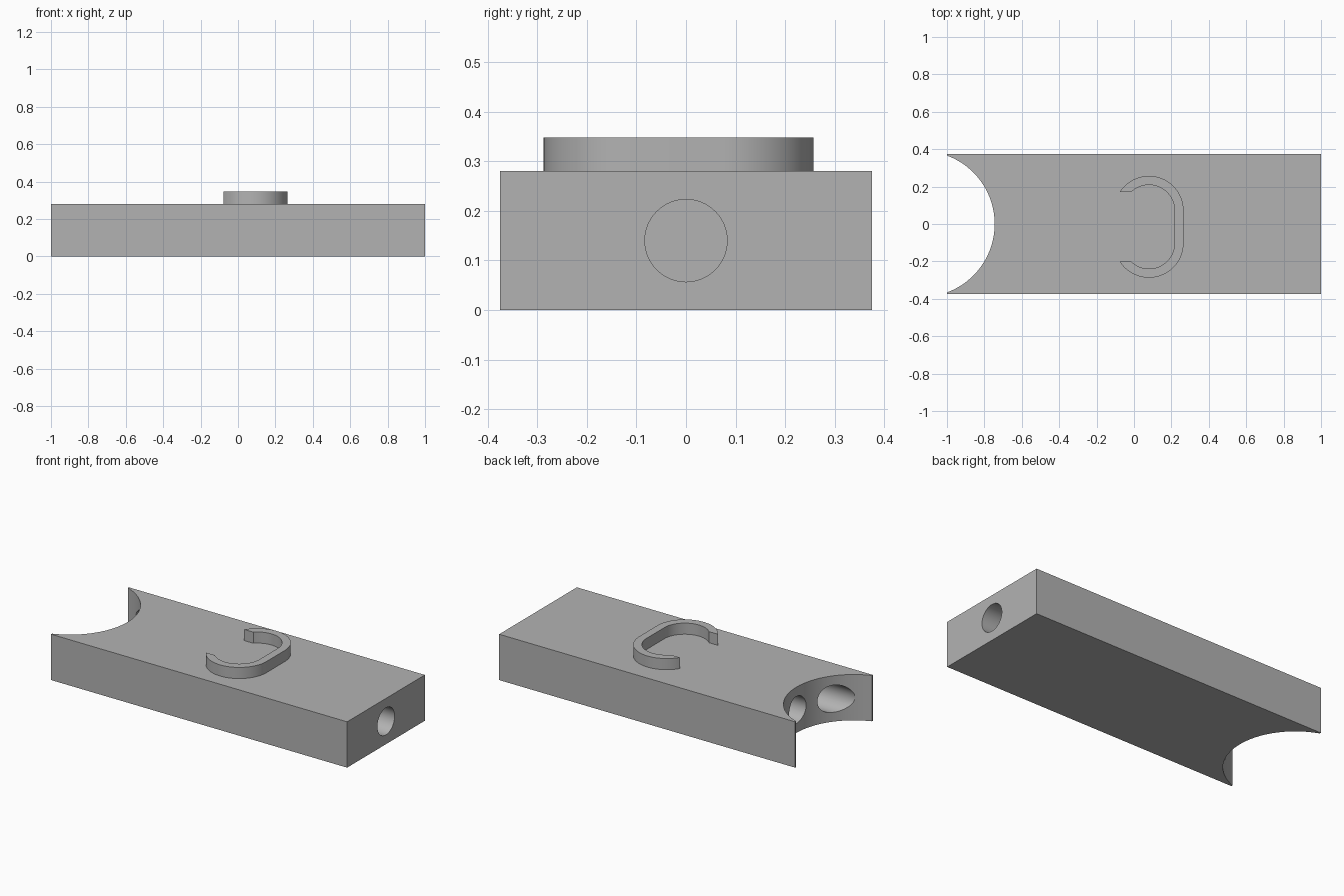
import bpy, bmesh
from math import asin, cos, sin, pi, radians
from mathutils import Matrix

cube = bpy.data.objects.get("Cube")
if cube:
    bpy.data.objects.remove(cube, do_unlink=True)

grey = bpy.data.materials.new("plain grey")
grey.use_nodes = True
GREY = (0.45, 0.45, 0.45, 1)
grey.diffuse_color = GREY
grey.node_tree.nodes["Principled BSDF"].inputs["Base Color"].default_value = GREY


def arc(cx, cy, r, start, end, steps=40):
    angles = [start + (end - start) * i / steps for i in range(steps + 1)]
    return [(cx + r * cos(a), cy + r * sin(a)) for a in angles]


def add_object(name, bm):
    bmesh.ops.recalc_face_normals(bm, faces=bm.faces)
    mesh = bpy.data.meshes.new(name)
    bm.to_mesh(mesh)
    bm.free()
    mesh.materials.append(grey)
    obj = bpy.data.objects.new(name, mesh)
    bpy.context.collection.objects.link(obj)
    return obj


def extrude_outline(name, outline, bottom, top):
    bm = bmesh.new()
    face = bm.faces.new([bm.verts.new((x, y, bottom)) for x, y in outline])
    raised = bmesh.ops.extrude_face_region(bm, geom=[face])["geom"]
    verts = [v for v in raised if isinstance(v, bmesh.types.BMVert)]
    bmesh.ops.translate(bm, verts=verts, vec=(0, 0, top - bottom))
    return add_object(name, bm)


def drill(target, x, y, depth):
    # Blind round hole along x, centred on the mouth position
    bm = bmesh.new()
    place = Matrix.Translation((x, y, HEIGHT / 2)) @ Matrix.Rotation(pi / 2, 4, "Y")
    bmesh.ops.create_cone(bm, cap_ends=True, segments=64, radius1=0.083,
                          radius2=0.083, depth=2 * depth, matrix=place)
    cutter = add_object("hole_cutter", bm)
    cutter.hide_render = True
    mod = target.modifiers.new("hole", "BOOLEAN")
    mod.operation, mod.solver, mod.object = "DIFFERENCE", "EXACT", cutter
    bpy.context.view_layer.objects.active = target
    bpy.ops.object.modifier_apply(modifier=mod.name)
    bpy.data.objects.remove(cutter, do_unlink=True)


# Block with a concave end
HEIGHT, HALF = 0.28, 0.375
R, CX = 0.39, -1.135
half_angle = asin(0.366 / R)
outline = [(-1, -HALF), (1, -HALF), (1, HALF), (-1, HALF)]
scoop = arc(CX, 0, R, half_angle, -half_angle, 64)
scoop[0], scoop[-1] = (-1, scoop[0][1]), (-1, scoop[-1][1])
block = extrude_outline("block", outline + scoop, 0, HEIGHT)

# Holes in the flat end and across the concave end
drill(block, 1, 0, 0.3)
drill(block, CX + R, 0, 0.3)
for side in (-1, 1):
    drill(block, -0.83, side * 0.24, 0.35)

# Raised hooked ridge with horizontally cut tips
RX, RY, SPAN, TIP = 0.08, -0.015, 0.087, 0.098
OUTER, INNER = 0.185, 0.137


def hook(r):
    tip = pi - asin(TIP / r)
    return arc(RX, RY + SPAN, r, tip, 0) + arc(RX, RY - SPAN, r, 0, -tip)


ridge = extrude_outline("raised_ridge", hook(OUTER) + hook(INNER)[::-1], HEIGHT, 0.348)

# Smooth curved walls, sharp edges
bpy.ops.object.select_all(action="DESELECT")
for obj in (block, ridge):
    obj.select_set(True)
bpy.context.view_layer.objects.active = block
bpy.ops.object.shade_smooth_by_angle(angle=radians(30))
